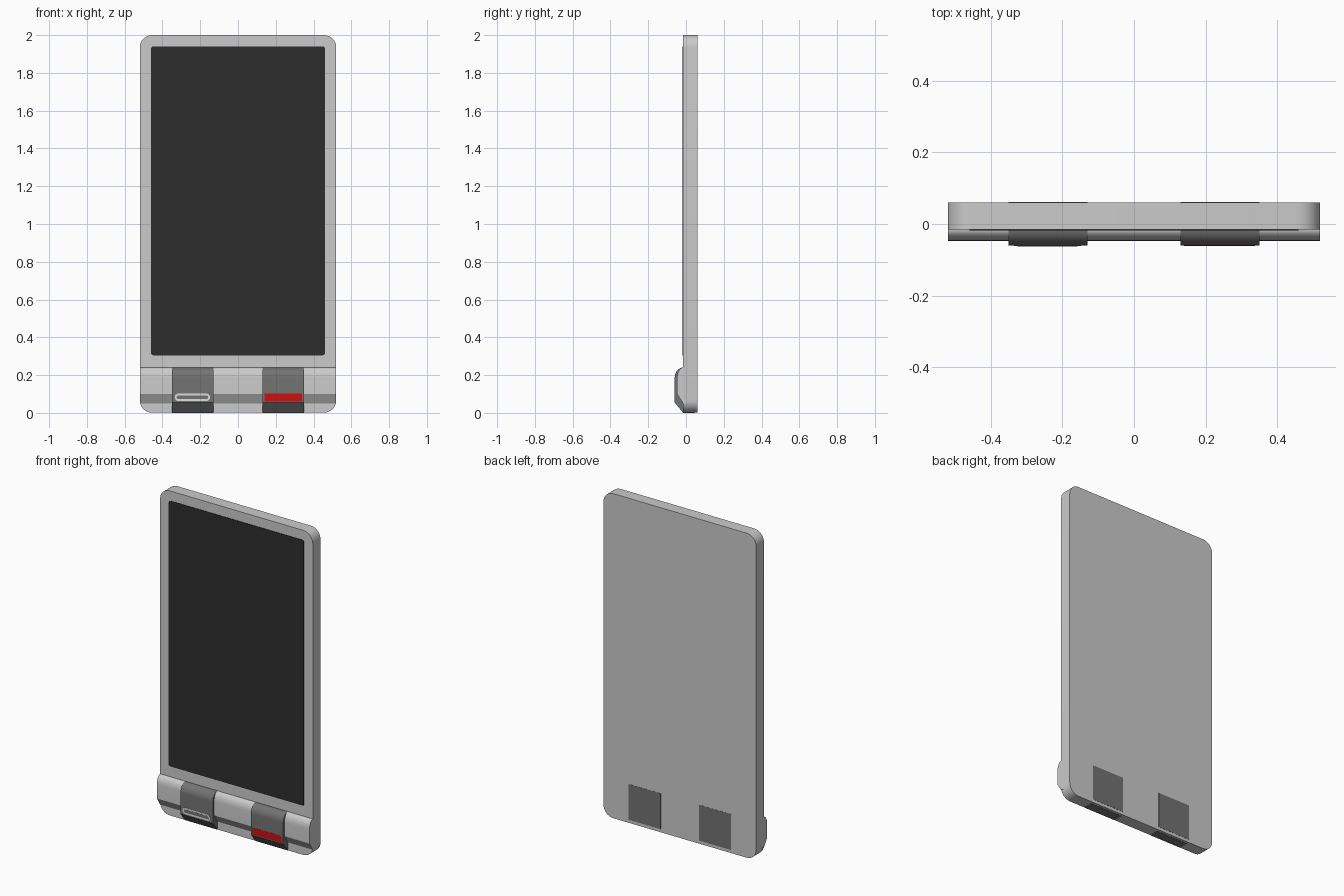
import bpy, bmesh, math

if "Cube" in bpy.data.objects:
    bpy.data.objects.remove(bpy.data.objects["Cube"])


def material(name, rgb):
    m = bpy.data.materials.new(name)
    m.diffuse_color = (*rgb, 1)
    m.use_nodes = True
    m.node_tree.nodes["Principled BSDF"].inputs["Base Color"].default_value = m.diffuse_color
    return m


LIGHT = material("light grey", (0.60, 0.60, 0.60))
DARK = material("dark grey", (0.17, 0.17, 0.17))
BLACK = material("screen black", (0.026, 0.026, 0.026))
RED = material("red", (0.62, 0.005, 0.005))
PALE = material("pale grey", (0.74, 0.74, 0.72))


def prism(name, outline, lo, hi, mat, place, smooth=30):
    """Extrude a 2D outline from lo to hi; place maps (u, v, depth) to xyz."""
    bm = bmesh.new()
    a = [bm.verts.new(place(u, v, lo)) for u, v in outline]
    b = [bm.verts.new(place(u, v, hi)) for u, v in outline]
    bm.faces.new(a)
    bm.faces.new(b[::-1])
    n = len(a)
    for i in range(n):
        j = (i + 1) % n
        bm.faces.new((a[j], a[i], b[i], b[j]))
    bmesh.ops.recalc_face_normals(bm, faces=bm.faces)
    me = bpy.data.meshes.new(name)
    bm.to_mesh(me)
    bm.free()
    me.materials.append(mat)
    ob = bpy.data.objects.new(name, me)
    bpy.context.collection.objects.link(ob)
    bpy.ops.object.select_all(action='DESELECT')
    ob.select_set(True)
    bpy.context.view_layer.objects.active = ob
    bpy.ops.object.shade_smooth_by_angle(angle=math.radians(smooth))
    return ob


def rounded(x0, x1, z0, z1, r, steps=8):
    pts = []
    for k, (cx, cz) in enumerate([(x1 - r, z1 - r), (x0 + r, z1 - r),
                                  (x0 + r, z0 + r), (x1 - r, z0 + r)]):
        for i in range(steps + 1):
            t = math.pi / 2 * (k + i / steps)
            pts.append((cx + r * math.cos(t), cz + r * math.sin(t)))
    return pts


def front(u, v, d):      # outline in x, z; depth along y
    return (u, d, v)


def side(u, v, d):       # outline in y, z; depth along x
    return (d, u, v)


def shoulder(y_out, z_low, z_top=0.24, y_in=-0.015, steps=8):
    """Rounded upper edge of the lower housing, running down to z_low."""
    h = 0.055
    pts = []
    for i in range(steps + 1):
        t = math.pi / 2 * i / steps
        pts.append((y_in + (y_out - y_in) * math.sin(t),
                    z_top - h * (1 - math.cos(t))))
    return pts + [(y_out, z_low)]


# Slab and screen
prism("body", rounded(-0.52, 0.52, 0.001, 2.0, 0.065), -0.015, 0.06, LIGHT, front)
prism("screen", rounded(-0.46, 0.46, 0.305, 1.94, 0.01, 3), -0.018, -0.01, BLACK, front)

# Full-width bulge along the bottom
prism("lower_housing", shoulder(-0.047, 0.10) + [(-0.015, 0.05), (0.0, 0.05), (0.0, 0.24)],
      -0.52, 0.52, LIGHT, side)

# Two dark modules that pass through to the back
for name, cx in (("left_module", -0.24), ("right_module", 0.24)):
    prism(name, shoulder(-0.06, 0.055) + [(-0.015, 0.0), (0.045, 0.0), (0.045, 0.02),
                                          (0.061, 0.02), (0.061, 0.24)],
          cx - 0.11, cx + 0.11, DARK, side)

# Card slot: pale ring around a dark opening
prism("slot_ring", rounded(-0.335, -0.148, 0.063, 0.102, 0.019), -0.0615, -0.058, PALE, front)
prism("slot_opening", rounded(-0.325, -0.158, 0.073, 0.092, 0.009), -0.0622, -0.058, DARK, front)

# Red reader window with thin pale border
prism("reader_border", rounded(0.136, 0.342, 0.056, 0.104, 0.002, 2), -0.0606, -0.058, DARK, front)
prism("reader_window", rounded(0.140, 0.338, 0.061, 0.102, 0.002, 2), -0.0615, -0.058, RED, front)
